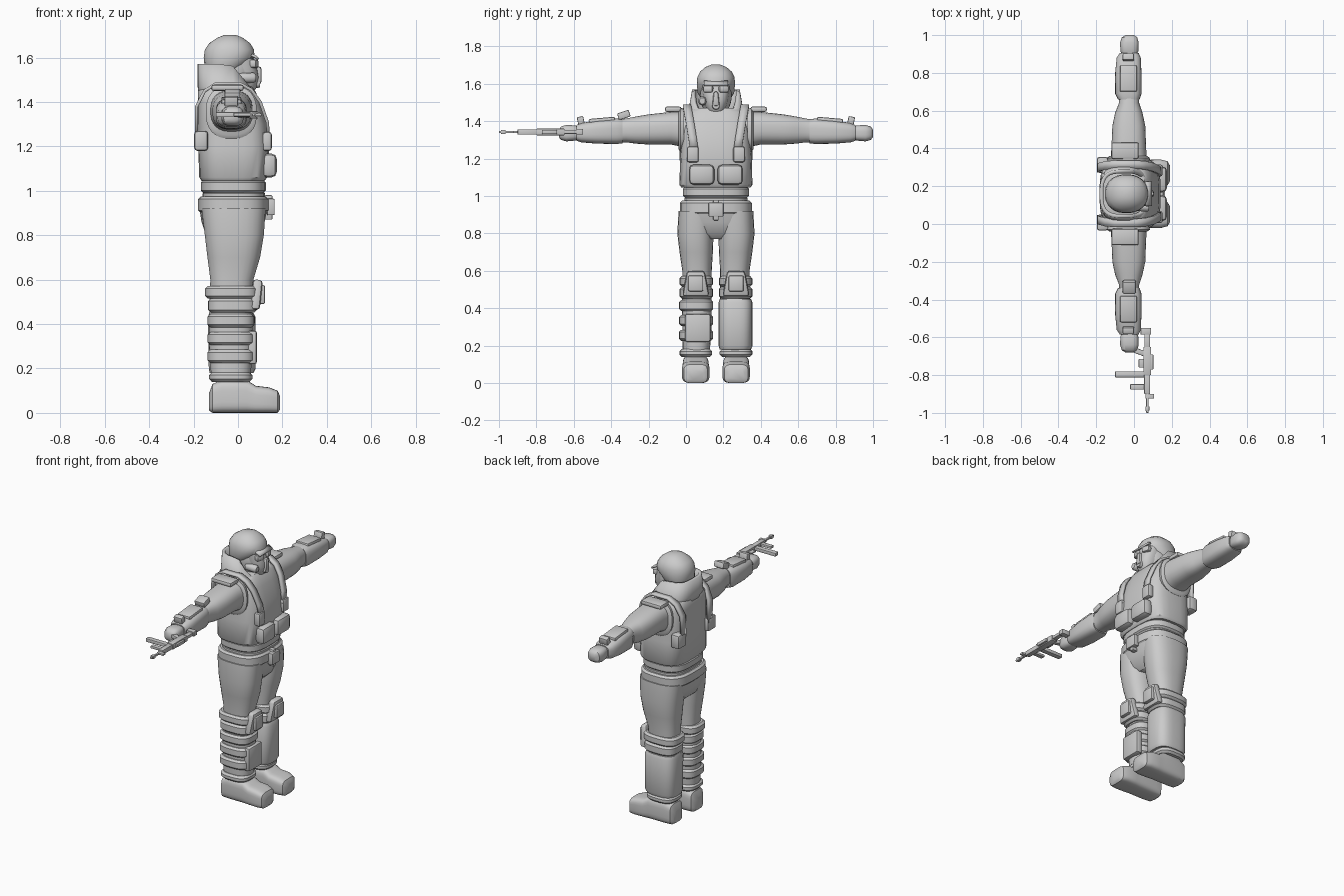
import bpy, bmesh, math
from mathutils import Vector, Matrix

default = bpy.data.objects.get("Cube")
if default:
    bpy.data.objects.remove(default, do_unlink=True)

CENTRE_Y = 0.16  # the body stands off-centre because of the long rifle
BOTH = {"left": 1, "right": -1}

grey = bpy.data.materials.new("plain grey")
grey.use_nodes = True
grey.diffuse_color = (0.6, 0.6, 0.6, 1)
grey.node_tree.nodes["Principled BSDF"].inputs["Base Color"].default_value = grey.diffuse_color


def finish(name, bm, side=1, angle=40):
    """Mirror to the given side, move to the body centre and shade."""
    for v in bm.verts:
        v.co.y = CENTRE_Y + side * v.co.y
    bmesh.ops.recalc_face_normals(bm, faces=bm.faces)
    mesh = bpy.data.meshes.new(name)
    bm.to_mesh(mesh)
    bm.free()
    mesh.materials.append(grey)
    obj = bpy.data.objects.new(name, mesh)
    bpy.context.collection.objects.link(obj)
    bpy.ops.object.select_all(action="DESELECT")
    obj.select_set(True)
    bpy.context.view_layer.objects.active = obj
    bpy.ops.object.shade_smooth_by_angle(angle=math.radians(angle))
    return obj


def loft(name, axis, rings, side=1, power=2.5, caps=True, segments=28, shape=None):
    """Skin rounded sections: each is position, then low and high of both other axes."""
    bm = bmesh.new()
    loops = []
    for t, a0, a1, b0, b1 in rings:
        loop = []
        for i in range(segments):
            u = math.tau * (i + 0.5) / segments
            c, s = math.cos(u), math.sin(u)
            a = (a0 + a1) / 2 + (a1 - a0) / 2 * math.copysign(abs(c) ** (2 / power), c)
            b = (b0 + b1) / 2 + (b1 - b0) / 2 * math.copysign(abs(s) ** (2 / power), s)
            co = {"x": (t, a, b), "y": (a, t, b), "z": (a, b, t)}[axis]
            loop.append(bm.verts.new(shape(*co) if shape else co))
        loops.append(loop)
    for low, high in zip(loops, loops[1:]):
        for i in range(segments):
            j = (i + 1) % segments
            bm.faces.new((low[i], low[j], high[j], high[i]))
    if caps:
        bm.faces.new(loops[0])
        bm.faces.new(loops[-1])
    return finish(name, bm, side)


def band(name, low, high, x0, x1, y0, y1, side=1, lip=0.012):
    """Rounded padded ring around a limb or the waist."""
    inner = (x0 + lip, x1 - lip, y0 + lip, y1 - lip)
    outer = (x0, x1, y0, y1)
    return loft(name, "z", [(low, *inner), (low + lip, *outer),
                            (high - lip, *outer), (high, *inner)], side, 3)


def box(name, low, high, bevel=0.01, side=1, turn=0, axis="Y", taper=1):
    """Bevelled block, optionally turned and narrowed towards the top."""
    low, high = Vector(low), Vector(high)
    bm = bmesh.new()
    bmesh.ops.create_cube(bm, size=1)
    for v in bm.verts:
        if v.co.z > 0:
            v.co.y *= taper
    bmesh.ops.scale(bm, vec=high - low, verts=bm.verts)
    bmesh.ops.bevel(bm, geom=bm.edges[:], offset=bevel, segments=2,
                    profile=0.5, affect="EDGES", clamp_overlap=True)
    bmesh.ops.rotate(bm, matrix=Matrix.Rotation(math.radians(turn), 3, axis), verts=bm.verts)
    bmesh.ops.translate(bm, vec=(low + high) / 2, verts=bm.verts)
    return finish(name, bm, side)


def ball(name, centre, radii, side=1):
    bm = bmesh.new()
    bmesh.ops.create_uvsphere(bm, u_segments=28, v_segments=16, radius=1)
    bmesh.ops.scale(bm, vec=radii, verts=bm.verts)
    bmesh.ops.translate(bm, vec=centre, verts=bm.verts)
    return finish(name, bm, side)


def strap(name, path, half, thickness, side=1):
    """Flat webbing following a path of points."""
    bm = bmesh.new()
    rows = [[bm.verts.new((x, y + d, z)) for d in (-half, half)] for x, y, z in path]
    for p, q in zip(rows, rows[1:]):
        bm.faces.new((p[0], p[1], q[1], q[0]))
    obj = finish(name, bm, side)
    solid = obj.modifiers.new("thickness", "SOLIDIFY")
    solid.thickness = thickness
    solid.offset = 0


# Trousers and waist
loft("trouser_seat", "z", [(.77, -.11, .07, -.06, .06), (.8, -.145, .1, -.16, .16),
                           (.86, -.165, .12, -.2, .2), (.905, -.172, .13, -.198, .198)], power=3)
band("trouser_waistband", .9, .975, -.18, .137, -.193, .193)
band("waist_belt", .96, 1.0, -.16, .122, -.17, .17)
band("waist_padding", .99, 1.05, -.168, .126, -.178, .178)
box("belt_buckle", (.13, -.04, .89), (.165, .04, .965), .006)
box("buckle_tab", (.12, -.015, .87), (.155, .015, .98), .005)

# Legs, knee padding and boots
for label, side in BOTH.items():
    loft(label + "_leg", "z", [(.14, -.12, .055, .035, .178), (.3, -.13, .068, .022, .18),
                               (.45, -.13, .065, .022, .182), (.6, -.125, .07, .022, .18),
                               (.7, -.138, .1, .016, .195), (.8, -.15, .117, .012, .207),
                               (.92, -.165, .125, .01, .2)], side)
    band(label + "_knee_band_upper", .515, .572, -.148, .09, .016, .195, side)
    band(label + "_knee_band_lower", .452, .515, -.136, .085, .016, .195, side)
    box(label + "_knee_pad", (.06, .035, .465), (.105, .18, .6), .015, side, 6, taper=.65)
    box(label + "_knee_plate", (.09, .068, .49), (.122, .148, .575), .008, side)
    band(label + "_boot_cuff", .14, .182, -.13, .065, .02, .195, side)
    loft(label + "_boot", "x", [(-.13, .065, .15, .01, .09), (-.115, .045, .17, 0, .13),
                                (-.07, .038, .178, 0, .15), (.04, .038, .178, 0, .148),
                                (.08, .036, .18, 0, .122), (.14, .034, .182, 0, .115),
                                (.178, .045, .172, 0, .1), (.19, .065, .15, .015, .075)],
         side, 4)

# Shin guards differ between the two legs
loft("left_shin_guard", "z", [(.18, -.128, .07, .02, .188), (.2, -.132, .08, .014, .196),
                              (.43, -.136, .08, .014, .196), (.45, -.13, .07, .02, .188)], 1, 3)
for low in (.225, .305, .385):
    band("right_shin_band", low, low + .06, -.137, .075, .014, .198, -1)
box("right_shin_plate", (.045, .03, .22), (.085, .165, .37), .01, -1)

# Vest and collar
loft("vest", "z", [(1.045, -.165, .12, -.185, .185), (1.06, -.175, .132, -.196, .196),
                   (1.2, -.18, .142, -.192, .192), (1.3, -.182, .132, -.185, .185),
                   (1.4, -.182, .1, -.182, .182), (1.45, -.18, .078, -.16, .16),
                   (1.47, -.165, .06, -.13, .13)], power=3.4)


def collar_rim(x, y, z):
    """Lower the front of the collar so that the face stays open."""
    drop = min(1, max(0, (x + .03) / .1))
    return x, y, z - drop * .12 * max(0, z - 1.43) / .14


collar = loft("collar", "z", [(1.42, -.18, .085, -.165, .165), (1.47, -.182, .08, -.145, .145),
                              (1.57, -.182, .075, -.128, .128)],
              power=3, caps=False, shape=collar_rim)
rim = collar.modifiers.new("thickness", "SOLIDIFY")
rim.thickness = .02

# Pouches, shoulder harness and side buckles
for label, side in BOTH.items():
    box(label + "_chest_pouch", (.105, .008, 1.06), (.175, .145, 1.168), .025, side)
    strap(label + "_harness", [(.138, .115, 1.24), (.132, .125, 1.31), (.1, .14, 1.4),
                               (.06, .15, 1.455), (.01, .155, 1.482), (-.1, .155, 1.482),
                               (-.15, .15, 1.45), (-.186, .14, 1.38), (-.188, .135, 1.24)],
          .022, .014, side)
    box(label + "_front_buckle", (.11, .092, 1.18), (.152, .155, 1.265), .012, side)
    box(label + "_back_buckle", (-.197, .11, 1.18), (-.135, .195, 1.27), .014, side)

# Arms and hands
for label, side in BOTH.items():
    loft(label + "_upper_arm", "y", [(.12, -.13, .07, 1.25, 1.455), (.24, -.12, .065, 1.275, 1.45),
                                     (.36, -.115, .06, 1.275, 1.437), (.43, -.1, .045, 1.28, 1.425),
                                     (.48, -.08, .028, 1.287, 1.415), (.56, -.08, .028, 1.287, 1.4)],
         side)
    loft(label + "_forearm", "y", [(.5, -.085, .03, 1.282, 1.41), (.53, -.1, .04, 1.278, 1.415),
                                   (.64, -.1, .04, 1.28, 1.405), (.72, -.092, .036, 1.287, 1.39),
                                   (.745, -.075, .025, 1.295, 1.38)], side, 3)
    loft(label + "_hand", "y", [(.73, -.06, .012, 1.305, 1.37), (.755, -.072, .023, 1.296, 1.378),
                                (.8, -.074, .025, 1.292, 1.38), (.828, -.065, .017, 1.3, 1.372),
                                (.84, -.045, 0, 1.315, 1.355)], side, 3)
    loft(label + "_armhole", "y", [(.17, -.14, .08, 1.24, 1.468), (.19, -.145, .085, 1.235, 1.472),
                                   (.2, -.13, .07, 1.25, 1.455)], side)
    box(label + "_shoulder_plate", (-.12, .185, 1.45), (.025, .272, 1.478), .01, side)
    box(label + "_wrist_device", (-.06, .705, 1.38), (0, .74, 1.425), .006, side, -12, "X")
    box(label + "_forearm_plate", (-.075, .54, 1.392), (.015, .68, 1.418), .008, side, -5, "X")
box("right_arm_patch", (-.06, .46, 1.415), (.01, .525, 1.452), .006, -1, -18, "X")

# Head, helmet and mask
ball("head", (-.03, 0, 1.54), (.105, .085, .12))
loft("helmet", "z", [(1.53, -.14, -.005, -.085, .085), (1.55, -.15, .02, -.098, .098),
                     (1.6, -.155, .075, -.103, .103), (1.635, -.15, .073, -.1, .1),
                     (1.665, -.13, .055, -.085, .085), (1.69, -.092, .02, -.056, .056),
                     (1.702, -.06, -.01, -.025, .025)], power=2.2)
strap("helmet_brim", [(.06, 0, 1.612), (.078, 0, 1.604), (.092, 0, 1.592)], .065, .012)
loft("mask", "z", [(1.435, 0, .06, -.03, .03), (1.46, -.04, .082, -.05, .05),
                   (1.51, -.06, .094, -.066, .066), (1.55, -.06, .086, -.072, .072),
                   (1.595, -.06, .075, -.075, .075)])
box("mask_nose", (.06, -.02, 1.48), (.106, .02, 1.56), .012, taper=.6)
loft("mask_outlet", "x", [(.07, -.022, .022, 1.46, 1.505), (.1, -.018, .018, 1.465, 1.5)], power=2)
loft("mask_filter", "x", [(.0, -.09, -.045, 1.485, 1.53), (.07, -.095, -.05, 1.485, 1.532),
                          (.08, -.088, -.057, 1.492, 1.525)], power=2)
for label, side in BOTH.items():
    box(label + "_goggle", (.045, .012, 1.553), (.09, .066, 1.592), .012, side, 15, "Z")

# Rifle lying on its side beyond the right hand, pointing outwards
RIFLE = {
    "butt": ((.035, .71, 1.328), (.09, .745, 1.358)),
    "stock": ((.055, .74, 1.333), (.085, .82, 1.353)),
    "receiver": ((.05, .81, 1.325), (.09, .96, 1.36)),
    "handguard": ((.054, .95, 1.328), (.086, 1.06, 1.357)),
    "barrel": ((.064, 1.05, 1.336), (.077, 1.16, 1.349)),
    "muzzle": ((.06, 1.125, 1.332), (.081, 1.15, 1.353)),
    "front_sight": ((.06, 1.06, 1.336), (.106, 1.085, 1.349)),
    "scope": ((.085, .85, 1.332), (.102, .93, 1.353)),
    "magazine": ((-.1, .94, 1.332), (.055, .972, 1.354)),
    "foregrip": ((-.02, 1.008, 1.335), (.058, 1.036, 1.351)),
    "trigger_guard": ((.025, .875, 1.338), (.055, .92, 1.348)),
}
for part, (low, high) in RIFLE.items():
    box("rifle_" + part, low, high, .003, -1)
box("rifle_grip", (-.02, .82, 1.33), (.06, .848, 1.355), .004, -1, 20, "Z")
